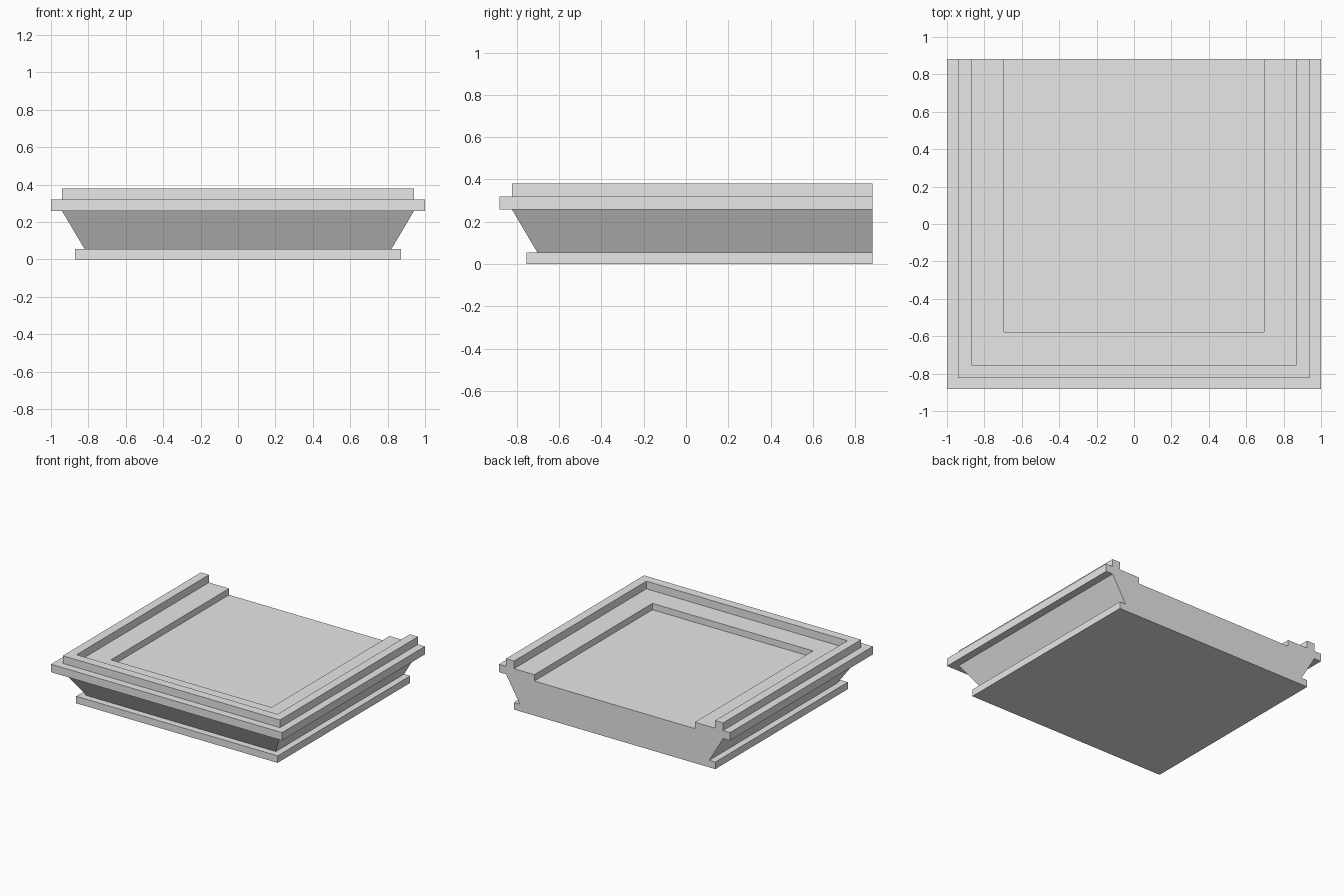
import bpy
import bmesh

cube = bpy.data.objects.get("Cube")
if cube:
    bpy.data.objects.remove(cube, do_unlink=True)

HALF_WIDTH = 1.0
HALF_DEPTH = 0.883

# Moulding profile: (inset from the outer ledge, height)
PROFILE = [
    (0.128, 0.0), (0.128, 0.055),                  # foot plate
    (0.18, 0.055), (0.06, 0.258),                  # flaring body
    (0.0, 0.258), (0.0, 0.32),                     # outer ledge
    (0.06, 0.32), (0.06, 0.38),                    # raised rim, outside
    (0.13, 0.38), (0.13, 0.32),                    # raised rim, inside
    (0.305, 0.32), (0.305, 0.27),                  # step down to the recess
]

grey = bpy.data.materials.new("plain grey")
grey.use_nodes = True
colour = (0.8, 0.8, 0.8, 1.0)
grey.diffuse_color = colour
grey.node_tree.nodes["Principled BSDF"].inputs["Base Color"].default_value = colour


def swept_ring(bm, inset, z):
    """U-shaped run of the profile: back, front, front, back corners."""
    x, front = HALF_WIDTH - inset, -HALF_DEPTH + inset
    corners = [(x, HALF_DEPTH), (x, front), (-x, front), (-x, HALF_DEPTH)]
    return [bm.verts.new((px, py, z)) for px, py in corners]


# Sweep the profile around the two sides and the front
bm = bmesh.new()
rings = [swept_ring(bm, inset, z) for inset, z in PROFILE]
for low, high in zip(rings, rings[1:]):
    for i in range(3):
        bm.faces.new((low[i], low[i + 1], high[i + 1], high[i]))

# Underside, recessed floor and the flat cut back
bm.faces.new(rings[0])
bm.faces.new(rings[-1])
bm.faces.new([r[0] for r in rings] + [r[3] for r in reversed(rings)])
bmesh.ops.recalc_face_normals(bm, faces=bm.faces)

mesh = bpy.data.meshes.new("moulded_tray")
bm.to_mesh(mesh)
bm.free()
mesh.materials.append(grey)
tray = bpy.data.objects.new("moulded_tray", mesh)
bpy.context.collection.objects.link(tray)
